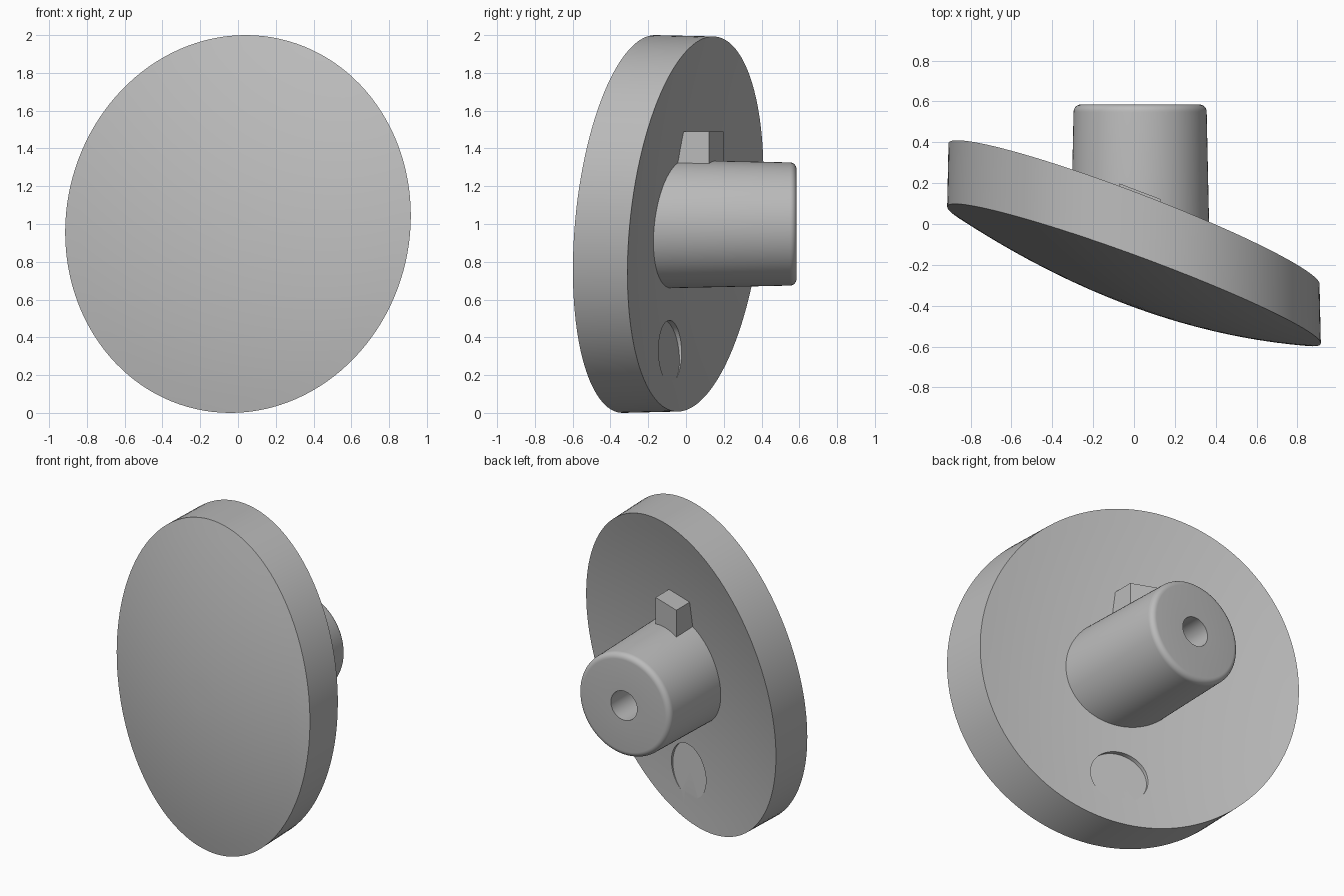
import bpy, bmesh, math
from mathutils import Vector

if "Cube" in bpy.data.objects:
    bpy.data.objects.remove(bpy.data.objects["Cube"], do_unlink=True)

grey = bpy.data.materials.new("light grey")
grey.use_nodes = True
grey.diffuse_color = (0.5, 0.5, 0.5, 1)
grey.node_tree.nodes["Principled BSDF"].inputs["Base Color"].default_value = (0.5, 0.5, 0.5, 1)

SEG = 128
CX, CZ = 0.03, 1.0   # stem axis


def make(name, bm):
    bmesh.ops.recalc_face_normals(bm, faces=bm.faces)
    mesh = bpy.data.meshes.new(name)
    bm.to_mesh(mesh)
    bm.free()
    mesh.materials.append(grey)
    obj = bpy.data.objects.new(name, mesh)
    bpy.context.collection.objects.link(obj)
    return obj


def smooth(obj):
    bpy.ops.object.select_all(action='DESELECT')
    obj.select_set(True)
    bpy.context.view_layer.objects.active = obj
    bpy.ops.object.shade_smooth_by_angle(angle=math.radians(30))


def loft(bm, loops):
    """Skin a list of closed loops and close both ends."""
    rings = [[bm.verts.new(p) for p in loop] for loop in loops]
    for a, b in zip(rings, rings[1:]):
        for i in range(len(a)):
            j = (i + 1) % len(a)
            bm.faces.new((a[i], a[j], b[j], b[i]))
    for ring in (rings[0], rings[-1]):
        mid = bm.verts.new(sum((v.co for v in ring), Vector()) / len(ring))
        for i in range(len(ring)):
            bm.faces.new((ring[i], ring[(i + 1) % len(ring)], mid))


def front_y(x, z, r):
    return -0.25 - 0.37 * x + 0.10 * z - 0.14 * (1 - r * r)


def back_y(x, z, r):
    return 0.05 - 0.383 * x + 0.11 * z - 0.09 * (1 - r * r)


def plate_loop(r, scale, surface):
    pts = []
    for i in range(SEG):
        t = math.tau * i / SEG
        x = 0.915 * r * scale * math.cos(t)
        z = r * scale * (0.044 * math.cos(t) + 0.999 * math.sin(t))
        pts.append((x, surface(x, z, r), 1 + z))
    return pts


# Slanted plate: domed front, straight rim, shallow dished back
radii = [i / 12 for i in range(1, 13)]
bm = bmesh.new()
loft(bm, [plate_loop(r, 1, front_y) for r in radii]
     + [plate_loop(r, 0.993, back_y) for r in reversed(radii)])
plate = make("slanted_plate", bm)

# Shallow round pocket that fades out toward the bottom
bm = bmesh.new()
floor, lid = [], []
for i in range(64):
    t = math.tau * i / 64
    dx, dz = 0.165 * math.cos(t), 0.165 * math.sin(t)
    x, z = 0.04 + dx, 0.325 + dz
    floor.append((x, -0.099 - 0.375 * dx - 0.11 * dz, z))
    lid.append((x, 0.2, z))
loft(bm, [floor, lid])
cutter = make("pocket_cutter", bm)
cutter.hide_render = True
cut = plate.modifiers.new("pocket", 'BOOLEAN')
cut.operation = 'DIFFERENCE'
cut.solver = 'EXACT'
cut.object = cutter
bpy.context.view_layer.objects.active = plate
bpy.ops.object.modifier_apply(modifier=cut.name)
bpy.data.objects.remove(cutter, do_unlink=True)
smooth(plate)

# Stem: slightly tapered, rounded end, blind bore
profile = [(0.342, -0.2), (0.326, 0.55)]
for k in range(1, 7):
    a = math.pi / 2 * k / 6
    profile.append((0.291 + 0.035 * math.cos(a), 0.55 + 0.035 * math.sin(a)))
profile += [(0.093, 0.585), (0.093, 0.15)]
bm = bmesh.new()
loft(bm, [[(CX + r * math.cos(math.tau * i / 96), y, CZ + r * math.sin(math.tau * i / 96))
           for i in range(96)] for r, y in profile])
smooth(make("stem", bm))

# Locating tab on top of the stem, end face parallel to the plate
bm = bmesh.new()
tab = [(-0.07, -0.05), (0.13, -0.12), (0.13, 0.122), (-0.07, 0.198)]
loft(bm, [[(x, y, z) for x, y in tab] for z in (1.25, 1.49)])
make("locating_tab", bm)
